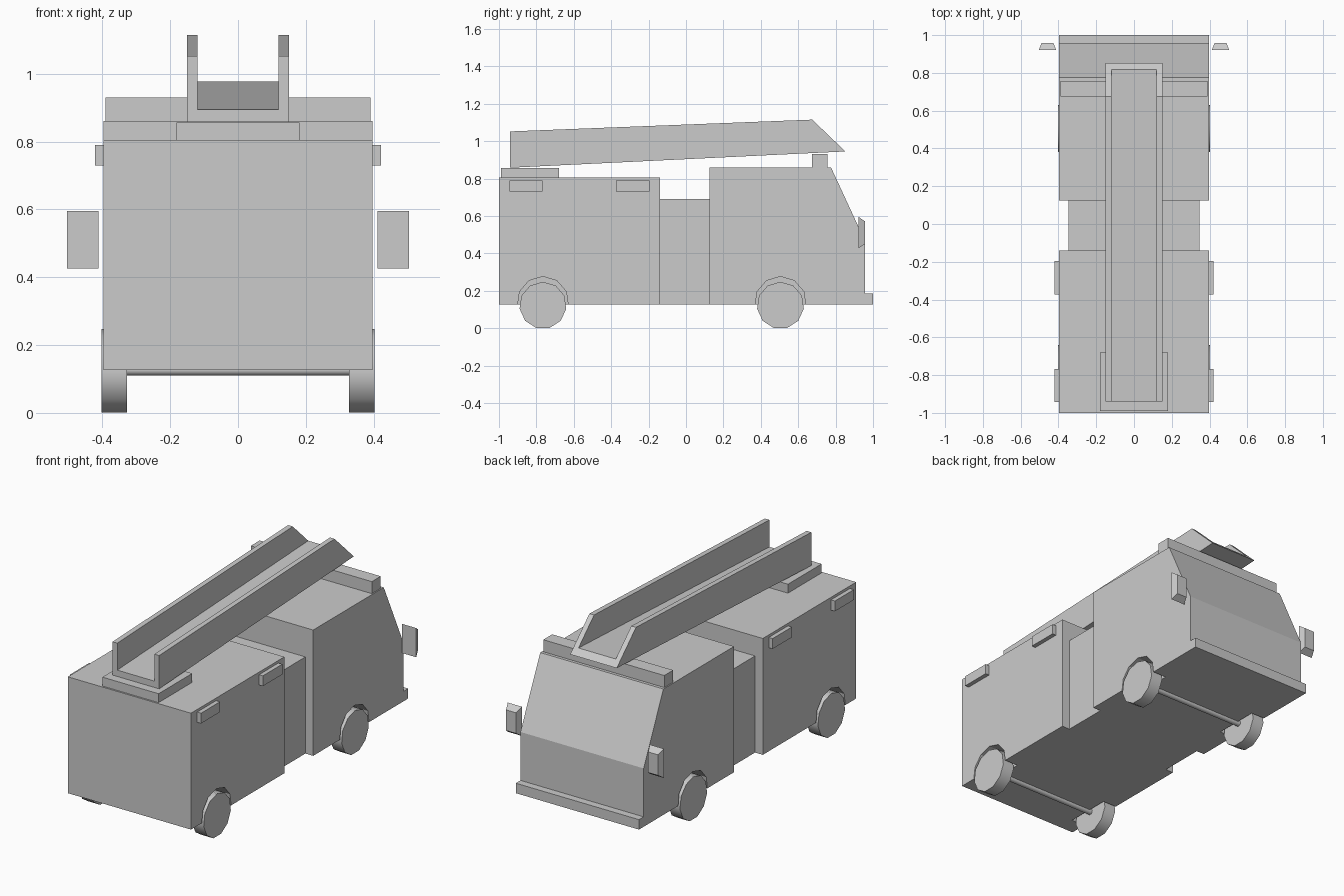
import bpy, bmesh, math

if "Cube" in bpy.data.objects:
    bpy.data.objects.remove(bpy.data.objects["Cube"])


def make(name, rings):
    """Closed solid from two matching loops of points."""
    bm = bmesh.new()
    a, b = [[bm.verts.new(p) for p in ring] for ring in rings]
    n = len(a)
    bm.faces.new(a)
    bm.faces.new(b[::-1])
    for i in range(n):
        j = (i + 1) % n
        bm.faces.new((a[j], a[i], b[i], b[j]))
    bmesh.ops.recalc_face_normals(bm, faces=bm.faces)
    mesh = bpy.data.meshes.new(name)
    bm.to_mesh(mesh)
    bm.free()
    ob = bpy.data.objects.new(name, mesh)
    bpy.context.collection.objects.link(ob)
    return ob


def prism(name, profile, x0, x1):
    """Side profile (y, z) extruded along x."""
    return make(name, [[(x, y, z) for y, z in profile] for x in (x0, x1)])


def box(name, x0, x1, y0, y1, z0, z1):
    return prism(name, [(y0, z0), (y1, z0), (y1, z1), (y0, z1)], x0, x1)


def ngon(y, z, r, n):
    return [(y + r * math.sin(2 * math.pi * i / n),
             z + r * math.cos(2 * math.pi * i / n)) for i in range(n)]


def smooth(ob):
    bpy.ops.object.select_all(action='DESELECT')
    ob.select_set(True)
    bpy.context.view_layer.objects.active = ob
    bpy.ops.object.shade_smooth_by_angle(angle=math.radians(40))


def cut(ob, cutter):
    mod = ob.modifiers.new("wheel_arch", 'BOOLEAN')
    mod.operation = 'DIFFERENCE'
    mod.solver = 'EXACT'
    mod.object = cutter
    cutter.hide_render = True
    bpy.context.view_layer.objects.active = ob
    bpy.ops.object.modifier_apply(modifier=mod.name)
    bpy.data.objects.remove(cutter)


# Body sections
rear = box("rear_body", -0.397, 0.397, -1.0, -0.14, 0.127, 0.805)
box("middle_body", -0.347, 0.347, -0.14, 0.125, 0.127, 0.69)
cab = prism("cab", [(0.125, 0.127), (0.957, 0.127), (0.957, 0.467),
                    (0.775, 0.86), (0.125, 0.86)], -0.397, 0.397)
box("bumper", -0.397, 0.397, 0.957, 1.0, 0.127, 0.185)

# Wheels, arches and axles
for label, y, body in (("rear", -0.765, rear), ("front", 0.505, cab)):
    smooth(prism(label + "_axle", ngon(y, 0.127, 0.017, 12), -0.33, 0.33))
    for side, s in (("left", -1), ("right", 1)):
        cut(body, prism("arch_cutter", ngon(y, 0.139, 0.137, 11),
                        s * 0.31, s * 0.5))
        smooth(prism(f"{label}_{side}_wheel", ngon(y, 0.122, 0.126, 11),
                     s * 0.328, s * 0.402))

# Roof parts
box("ladder_base", -0.181, 0.181, -0.99, -0.68, 0.805, 0.857)
box("light_bar", -0.39, 0.39, 0.675, 0.757, 0.86, 0.93)

# Ladder: U-shaped channel, rising forward with a slanted front end
channel = [(-0.15, 0), (0.15, 0), (0.15, 1), (0.12, 1), (0.12, 0.19),
           (-0.12, 0.19), (-0.12, 1), (-0.15, 1)]
make("ladder", [[(x, -0.94, 0.858 + 0.194 * h) for x, h in channel],
                [(x, 0.852 - 0.177 * h, 0.945 + 0.17 * h) for x, h in channel]])

# Side lamps and tapered mirrors
for side, s in (("left", -1), ("right", 1)):
    for label, y0, y1 in (("rear", -0.943, -0.768), ("front", -0.373, -0.195)):
        box(f"{label}_{side}_lamp", s * 0.39, s * 0.422, y0, y1, 0.73, 0.79)
    make(side + "_mirror", [
        [(s * (0.458 + dx * u), y, 0.511 + dz * v)
         for u, v in ((-1, -1), (1, -1), (1, 1), (-1, 1))]
        for y, dx, dz in ((0.921, 0.046, 0.085), (0.957, 0.032, 0.06))])
